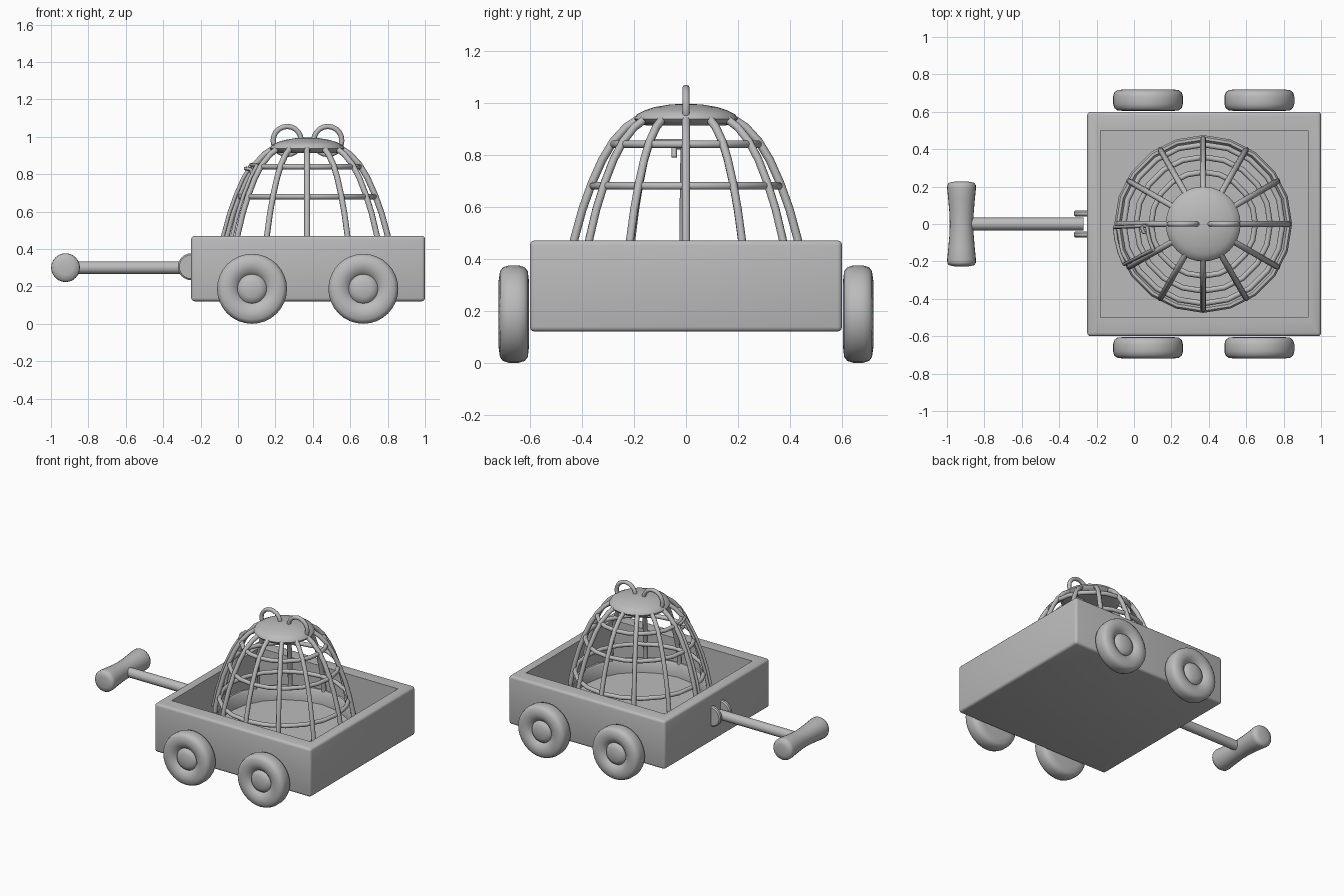
import bpy, bmesh, math
from math import sin, cos, pi, radians
from mathutils import Vector, Matrix

if "Cube" in bpy.data.objects:
    bpy.data.objects.remove(bpy.data.objects["Cube"])

grey = bpy.data.materials.new("plain grey")
grey.diffuse_color = (0.5, 0.5, 0.5, 1)
grey.use_nodes = True
grey.node_tree.nodes["Principled BSDF"].inputs["Base Color"].default_value = grey.diffuse_color


def finish(name, bm, angle=40):
    bmesh.ops.recalc_face_normals(bm, faces=bm.faces)
    me = bpy.data.meshes.new(name)
    bm.to_mesh(me)
    bm.free()
    me.materials.append(grey)
    ob = bpy.data.objects.new(name, me)
    bpy.context.collection.objects.link(ob)
    bpy.ops.object.select_all(action='DESELECT')
    ob.select_set(True)
    bpy.context.view_layer.objects.active = ob
    bpy.ops.object.shade_smooth_by_angle(angle=radians(angle))
    return ob


def lathe(name, profile, loc, axis='Z', n=32, closed=False, angle=40):
    """Spin (radius, height) points round an axis."""
    bm = bmesh.new()
    rings = [[bm.verts.new((r * cos(2 * pi * i / n), r * sin(2 * pi * i / n), h))
              for i in range(n)] for r, h in profile]
    pairs = list(zip(rings, rings[1:]))
    if closed:
        pairs.append((rings[-1], rings[0]))
    for a, b in pairs:
        for i in range(n):
            j = (i + 1) % n
            bm.faces.new((a[i], a[j], b[j], b[i]))
    bmesh.ops.remove_doubles(bm, verts=bm.verts, dist=1e-5)
    rot = {'Z': Matrix(), 'Y': Matrix.Rotation(-pi / 2, 4, 'X'),
           'X': Matrix.Rotation(pi / 2, 4, 'Y')}[axis]
    bmesh.ops.transform(bm, matrix=Matrix.Translation(loc) @ rot, verts=bm.verts)
    return finish(name, bm, angle)


def ring(name, major, minor, loc, axis='Z', n=32):
    prof = [(major + minor * cos(2 * pi * k / 10), minor * sin(2 * pi * k / 10))
            for k in range(10)]
    return lathe(name, prof, loc, axis, n, closed=True, angle=60)


def tube(name, pts, r, n=8):
    """Round bar along a list of points."""
    bm = bmesh.new()
    pts = [Vector(p) for p in pts]
    rings = []
    for k, p in enumerate(pts):
        t = (pts[min(k + 1, len(pts) - 1)] - pts[max(k - 1, 0)]).normalized()
        q = t.to_track_quat('Z', 'Y')
        rings.append([bm.verts.new(p + q @ Vector((r * cos(2 * pi * i / n),
                      r * sin(2 * pi * i / n), 0))) for i in range(n)])
    for a, b in zip(rings, rings[1:]):
        for i in range(n):
            j = (i + 1) % n
            bm.faces.new((a[i], a[j], b[j], b[i]))
    bm.faces.new(rings[0])
    bm.faces.new(rings[-1])
    return finish(name, bm, 60)


# wagon tub: softened box, top face drawn in and pushed down
bm = bmesh.new()
bmesh.ops.create_cube(bm, size=1, matrix=Matrix.Translation((0.375, 0, 0.295))
                      @ Matrix.Diagonal((1.25, 1.2, 0.35, 1)))
bmesh.ops.bevel(bm, geom=bm.edges[:], offset=0.018, segments=3, profile=0.5,
                affect='EDGES')
top = max(bm.faces, key=lambda f: f.calc_center_median().z)
bmesh.ops.inset_region(bm, faces=[top], thickness=0.02, use_even_offset=True)
for v in top.verts:
    v.co.x = 0.93 if v.co.x > 0.375 else -0.18
    v.co.y = 0.5 if v.co.y > 0 else -0.5
bmesh.ops.inset_region(bm, faces=[top], thickness=0.0001)
for v in top.verts:
    v.co.z = 0.18
finish("wagon_tub", bm, 60)

# four wheels: rounded tyre with a domed hub
tyre = [(0, -0.056), (0.13, -0.058), (0.165, -0.054), (0.18, -0.042), (0.187, -0.02),
        (0.187, 0.02), (0.18, 0.042), (0.165, 0.053), (0.13, 0.058), (0.095, 0.048),
        (0.078, 0.03), (0.07, 0.042), (0.045, 0.052), (0, 0.056)]
for side, s in (("front", -1), ("back", 1)):
    for end, x in (("left", 0.075), ("right", 0.67)):
        lathe(f"wheel_{side}_{end}", [(r, h * s) for r, h in tyre],
              (x, s * 0.662, 0.187), 'Y', 32, angle=50)

# pull handle: brackets, shaft and waisted grip
for name, s in (("front", -1), ("back", 1)):
    lathe(f"bracket_{name}", [(0, -0.016), (0.064, -0.016), (0.072, -0.008),
          (0.072, 0.008), (0.064, 0.016), (0, 0.016)], (-0.25, s * 0.056, 0.305), 'Y', 24)
tube("handle_shaft", [(-0.9, 0, 0.3), (-0.27, 0, 0.3)], 0.034, 16)
half = [(0.063, 0), (0.065, 0.06), (0.071, 0.13), (0.077, 0.19), (0.076, 0.208),
        (0.068, 0.22), (0.04, 0.226), (0, 0.227)]
lathe("handle_grip", [(r, -h) for r, h in half[:0:-1]] + half, (-0.922, 0, 0.3), 'Y', 24,
      angle=70)

# cage
CX = 0.37
shape = [(0.458, 0.25), (0.453, 0.36), (0.428, 0.48), (0.398, 0.59), (0.362, 0.69),
         (0.322, 0.78), (0.28, 0.85), (0.23, 0.905), (0.17, 0.945)]


def bar(name, deg, r, grow=0.0, pts=shape):
    a = radians(deg)
    tube(name, [(CX + (q + grow) * cos(a), (q + grow) * sin(a), z) for q, z in pts], r)


for k in range(12):
    bar(f"cage_bar_{k}", 30 * k, 0.016)
ring("cage_ring_upper", 0.278, 0.015, (CX, 0, 0.84), n=20)
ring("cage_ring_middle", 0.358, 0.015, (CX, 0, 0.68), n=20)
ring("cage_ring_lower", 0.425, 0.015, (CX, 0, 0.44), n=20)
lathe("cage_tray", [(0, 0.18), (0.465, 0.18), (0.475, 0.2), (0.475, 0.315), (0.465, 0.328),
      (0.45, 0.328), (0.44, 0.315), (0.435, 0.23), (0, 0.23)], (CX, 0, 0), 'Z', 20)

# cage door with latch
for k, d in enumerate((182, 207)):
    bar(f"door_bar_{k}", d, 0.01, 0.02, shape[1:7])
for k, i in enumerate((1, 6)):
    q, z = shape[i]
    tube(f"door_rail_{k}", [(CX + (q + 0.02) * cos(radians(d)),
         (q + 0.02) * sin(radians(d)), z) for d in (182, 190, 199, 207)], 0.01)
tube("door_latch", [(0.04, -0.01, 0.83), (0.05, -0.045, 0.83), (0.07, -0.045, 0.825),
                    (0.075, -0.045, 0.79)], 0.01)

# cap and two carrying loops
lathe("cage_cap", [(0, 0.912), (0.15, 0.912), (0.185, 0.92), (0.2, 0.937), (0.19, 0.955),
      (0.16, 0.97), (0.12, 0.983), (0.06, 0.993), (0, 0.996)], (CX, 0, 0), 'Z', 32, angle=60)
for name, x in (("left", 0.263), ("right", 0.48)):
    ring(f"carry_loop_{name}", 0.075, 0.014, (x, 0, 0.98), 'Y', 20)
